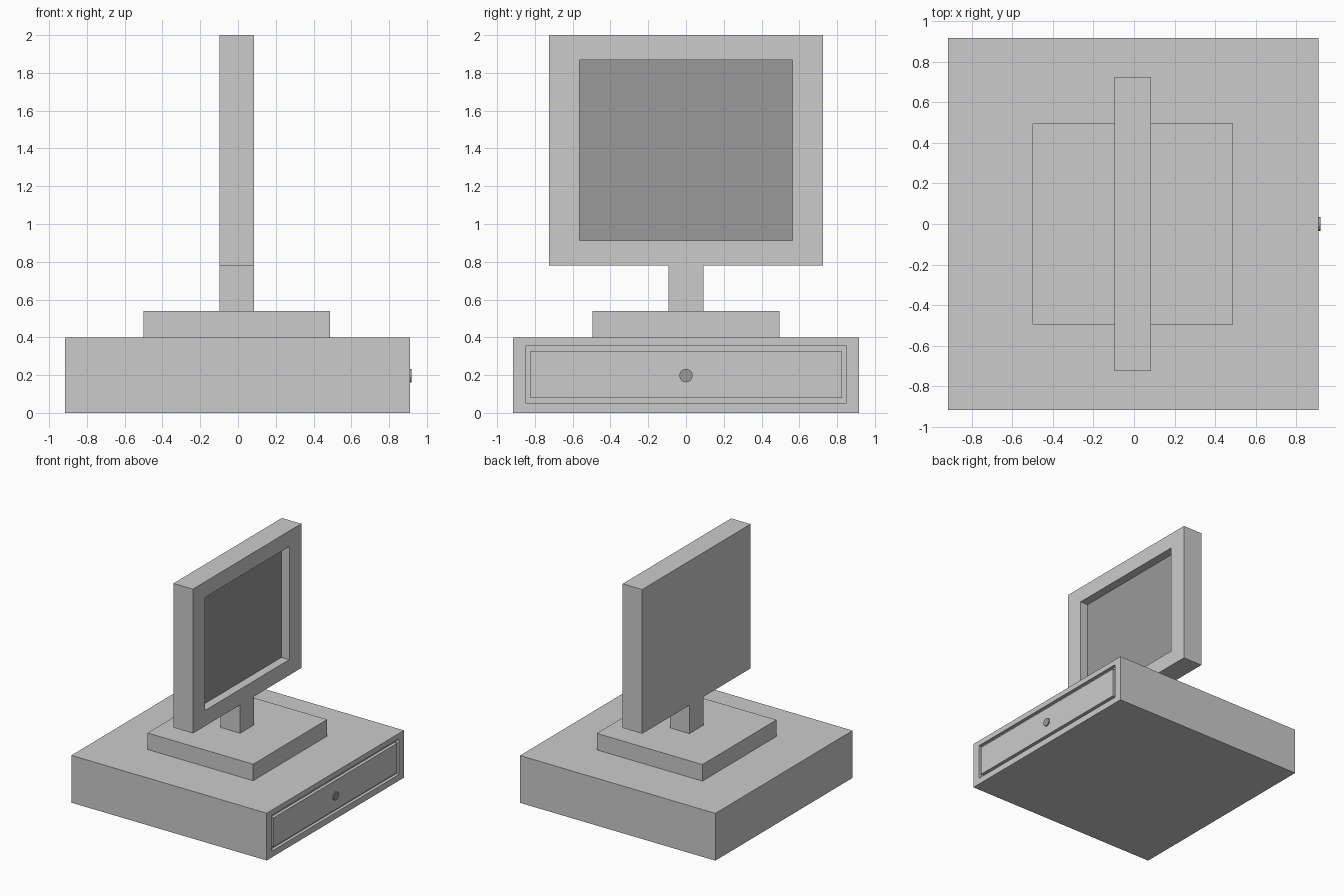
import bpy, bmesh, math
from mathutils import Matrix

if "Cube" in bpy.data.objects:
    bpy.data.objects.remove(bpy.data.objects["Cube"])


def material(name, v):
    m = bpy.data.materials.new(name)
    m.diffuse_color = (v, v, v, 1)
    m.use_nodes = True
    m.node_tree.nodes["Principled BSDF"].inputs["Base Color"].default_value = m.diffuse_color
    return m


def finish(bm, name, mat=None):
    mesh = bpy.data.meshes.new(name)
    bm.to_mesh(mesh)
    bm.free()
    obj = bpy.data.objects.new(name, mesh)
    bpy.context.collection.objects.link(obj)
    for m in mat or []:
        mesh.materials.append(m)
    return obj


def box(x0, x1, y, z0, z1):
    """Box symmetric in y; returns its bmesh and its +x face."""
    bm = bmesh.new()
    bmesh.ops.create_cube(bm, size=1)
    for v in bm.verts:
        v.co = (x1 if v.co.x > 0 else x0, math.copysign(y, v.co.y),
                z1 if v.co.z > 0 else z0)
    bm.normal_update()
    return bm, max(bm.faces, key=lambda f: f.normal.x)


def step(bm, face, x, y, z0, z1):
    """Inset the +x face, then place it as a rectangle at depth x."""
    bmesh.ops.inset_region(bm, faces=[face], thickness=0.001)
    mid = face.calc_center_median().z
    for v in face.verts:
        v.co = (x, math.copysign(y, v.co.y), z1 if v.co.z > mid else z0)


casing = material("casing_grey", 0.62)
dark = material("dark_grey", 0.32)
light = material("light_grey", 0.8)

# Cash drawer with a groove outlining its front panel
bm, front = box(-0.917, 0.911, 0.917, 0, 0.4)
step(bm, front, 0.911, 0.85, 0.053, 0.355)
step(bm, front, 0.885, 0.85, 0.053, 0.355)
step(bm, front, 0.885, 0.825, 0.079, 0.326)
step(bm, front, 0.911, 0.825, 0.079, 0.326)
finish(bm, "cash_drawer", [casing])

# Drawer lock
bm = bmesh.new()
bmesh.ops.create_cone(bm, cap_ends=True, segments=32, radius1=0.035,
                      radius2=0.035, depth=0.014,
                      matrix=Matrix.Translation((0.912, 0, 0.197))
                      @ Matrix.Rotation(math.pi / 2, 4, 'Y'))
lock = finish(bm, "drawer_lock", [dark])
bpy.context.view_layer.objects.active = lock
lock.select_set(True)
bpy.ops.object.shade_smooth_by_angle()

# Stand plate and neck
bm, _ = box(-0.5, 0.488, 0.495, 0.4, 0.54)
finish(bm, "stand_plate", [light])
bm, _ = box(-0.097, 0.085, 0.092, 0.54, 0.78)
finish(bm, "stand_neck", [light])

# Monitor with recessed dark screen
bm, front = box(-0.097, 0.085, 0.724, 0.78, 2.0)
step(bm, front, 0.085, 0.564, 0.912, 1.868)
step(bm, front, 0.012, 0.564, 0.912, 1.868)
front.material_index = 1
finish(bm, "monitor", [light, dark])
